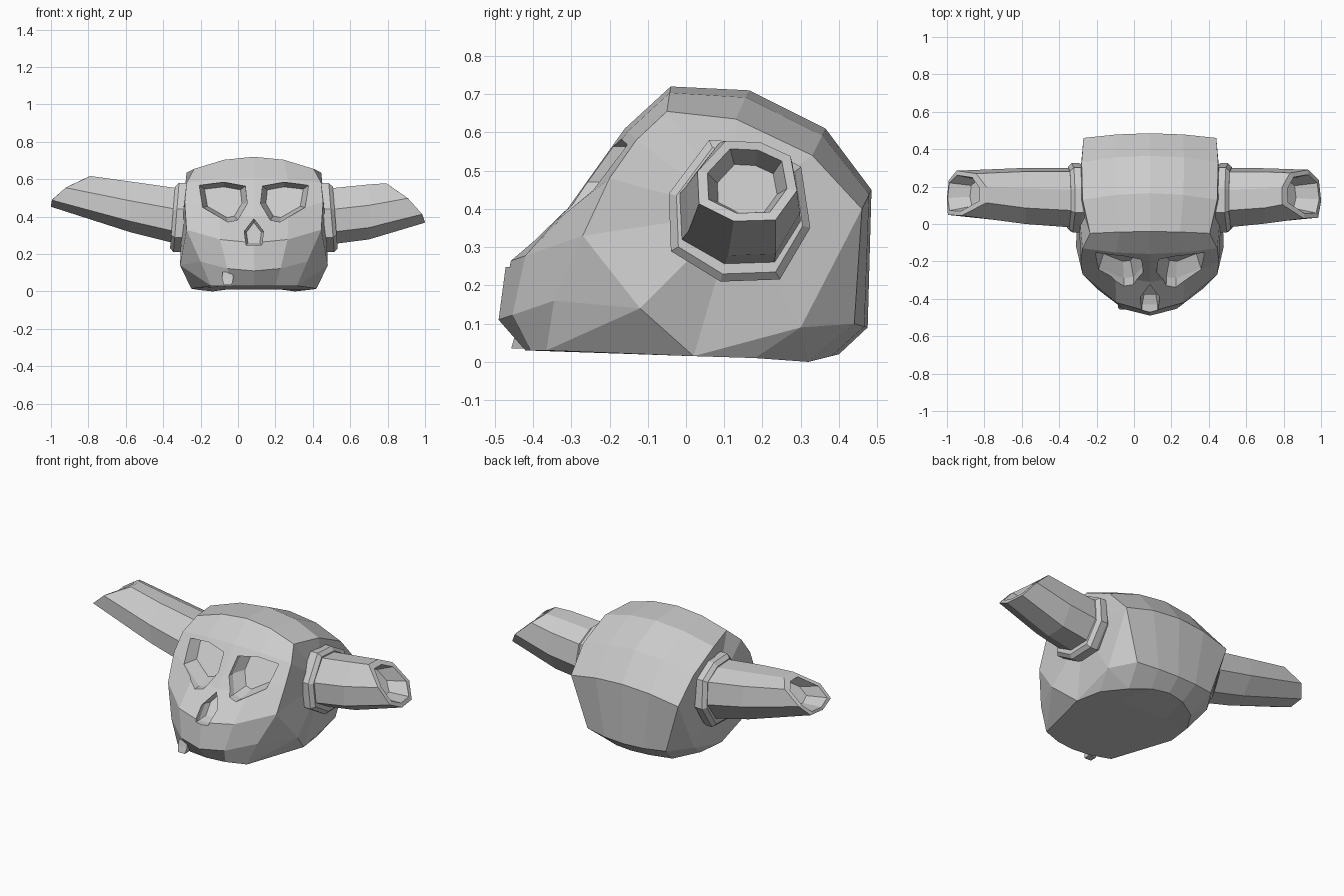
import bpy, bmesh

if "Cube" in bpy.data.objects:
    bpy.data.objects.remove(bpy.data.objects["Cube"])

bone = bpy.data.materials.new("bone_grey")
bone.use_nodes = True
bone.diffuse_color = (0.6, 0.6, 0.6, 1)
bone.node_tree.nodes["Principled BSDF"].inputs["Base Color"].default_value = (0.6, 0.6, 0.6, 1)

CX = 0.085  # middle of the skull


def finish(bm, name):
    bmesh.ops.recalc_face_normals(bm, faces=bm.faces)
    mesh = bpy.data.meshes.new(name)
    bm.to_mesh(mesh)
    bm.free()
    obj = bpy.data.objects.new(name, mesh)
    mesh.materials.append(bone)
    bpy.context.collection.objects.link(obj)
    return obj


def loft(rings, name):
    """Skin a list of equal rings and cap both ends."""
    bm = bmesh.new()
    vs = [[bm.verts.new(p) for p in ring] for ring in rings]
    n = len(vs[0])
    for a, b in zip(vs, vs[1:]):
        for i in range(n):
            j = (i + 1) % n
            bm.faces.new((a[i], a[j], b[j], b[i]))
    bm.faces.new(vs[0])
    bm.faces.new(vs[-1])
    return finish(bm, name)


# Skull rows around the profile: centre (y, z), then side edge (x, y, z)
rows = [
    ((-.42, .03), (.23, -.365, .03)),   # 0 under chin
    ((-.49, .11), (.285, -.345, .16)),  # 1 upper jaw
    ((-.47, .26), (.36, -.27, .33)),    # 2 nose base
    ((-.31, .40), (.37, -.20, .48)),    # 3 bridge
    ((-.16, .61), (.36, -.13, .58)),    # 4 brow
    ((-.04, .72), (.32, -.05, .655)),   # 5 forehead
    ((.165, .71), (.36, .13, .635)),    # 6 crown
    ((.365, .61), (.365, .33, .54)),    # 7 rear crown
    ((.485, .45), (.355, .46, .40)),    # 8 back
    ((.475, .09), (.26, .44, .10)),     # 9 nape
    ((.40, .02), (.22, .32, .0)),       # 10 rear base
    ((.18, .01), (.31, .18, .01)),      # 11 rear floor
    ((.02, .015), (.335, .02, .015)),   # 12 base
]
bm = bmesh.new()
grid = []
for (cy, cz), (ex, ey, ez) in rows:
    grid.append([bm.verts.new((CX + t * ex, cy + (ey - cy) * t * t, cz + (ez - cz) * t * t))
                 for t in (-1, -.5, 0, .5, 1)])
for a, b in zip(grid, grid[1:] + grid[:1]):
    for i in range(4):
        bm.faces.new((a[i], a[i + 1], b[i + 1], b[i]))
# Side walls with cheek, temple and rear jaw corners
for side, col in ((-1, 0), (1, 4)):
    e = [r[col] for r in grid]
    cheek, temple, jaw = [bm.verts.new((CX + side * x, y, z)) for x, y, z in
                          ((.395, -.12, .14), (.385, .13, .39), (.35, .30, .09))]
    for i in range(2, 8):
        bm.faces.new((e[i], e[i + 1], temple))
    for i in range(8, 12):
        bm.faces.new((e[i], e[i + 1], jaw))
    for tri in ((e[0], e[1], cheek), (e[1], e[2], cheek), (e[2], temple, cheek),
                (e[12], e[0], cheek), (e[12], cheek, temple), (e[12], temple, jaw),
                (e[8], jaw, temple)):
        bm.faces.new(tri)
skull = finish(bm, "skull")


# Tapered cutters that follow the slope of the face
def face_cutter(outline, mid, depth, slope, base_y, name):
    rings = []
    for scale, push in ((1.06, -.14), (1.03, .03), (.8, depth)):
        ring = []
        for x, z in outline:
            dx, dz = (x - mid[0]) * scale, (z - mid[1]) * scale
            ring.append((CX + mid[0] + dx, base_y + dz * slope + push, mid[1] + dz))
        rings.append(ring)
    return loft(rings, name)


eye = [(.29, .565), (.16, .58), (.05, .56), (.04, .47), (.09, .385), (.14, .375), (.27, .45)]
nose = [(0, .385), (.05, .32), (.04, .25), (-.04, .25), (-.05, .32)]
cutters = [face_cutter([(s * x, z) for x, z in eye], (s * .16, .475), .105, .68, -.25, "socket_cutter")
           for s in (-1, 1)]
cutters.append(face_cutter(nose, (0, .30), .07, 1.0, -.41, "nose_cutter"))
for c in cutters:
    mod = skull.modifiers.new("cut", "BOOLEAN")
    mod.operation = "DIFFERENCE"
    mod.solver = "EXACT"
    mod.object = c
bpy.context.view_layer.update()
cut_mesh = bpy.data.meshes.new_from_object(skull.evaluated_get(bpy.context.evaluated_depsgraph_get()))
skull.modifiers.clear()
skull.data = cut_mesh
for c in cutters:
    bpy.data.objects.remove(c)

# Eight-sided section shared by horns and collars (y, z within a unit box)
SECTION = [(-.43, 1), (.27, .96), (.87, .62), (1, -.24),
           (.57, -.97), (-.27, -1), (-.97, -.57), (-1, .24)]


def section(side, x, y, z, ry, rz, lean=0.0, skew=0.0, bow=0.0):
    """Section facing sideways; lean, skew and bow shape a slanted end."""
    pts = []
    for u, v in SECTION:
        dy, dz = u * ry, v * rz
        pts.append((side * (x - lean * dz - skew * dy - bow * dz * dz), y + dy, z + dz))
    return pts


def horn(name, side, root, mid, tip, lean, bow):
    collar = [section(side, root + d, .14, .395, r, r, .08)
              for d, r in ((-.06, .165), (-.02, .185), (.02, .185), (.04, .165))]
    loft(collar, name + "_collar")
    x, y, z, ry, rz = tip
    rings = [section(side, root, .14, .40, .16, .15), section(side, *mid)]
    # Broken rim, then the hollow inside it
    for d, dz, k in ((0, 0, 1), (0, 0, .8), (.11, .02, .6)):
        rings.append(section(side, x - d, y, z - dz, ry * k, rz * k, lean, .1, bow))
    loft(rings, name)


horn("left_horn", 1, .48, (.70, .15, .425, .148, .147), (.922, .16, .473, .13, .105), 1.0, 2.7)
horn("right_horn", -1, .31, (.58, .15, .453, .15, .135), (.938, .165, .535, .12, .082), 1.3, 7.0)

# Single remaining tooth
loft([[(-.055 + sx * w, y + sy * .02, z) for sx, sy in ((-1, -1), (1, -1), (1, 1), (-1, 1))]
      for w, y, z in ((.022, -.437, .035), (.03, -.427, .07), (.028, -.42, .105))], "tooth")
